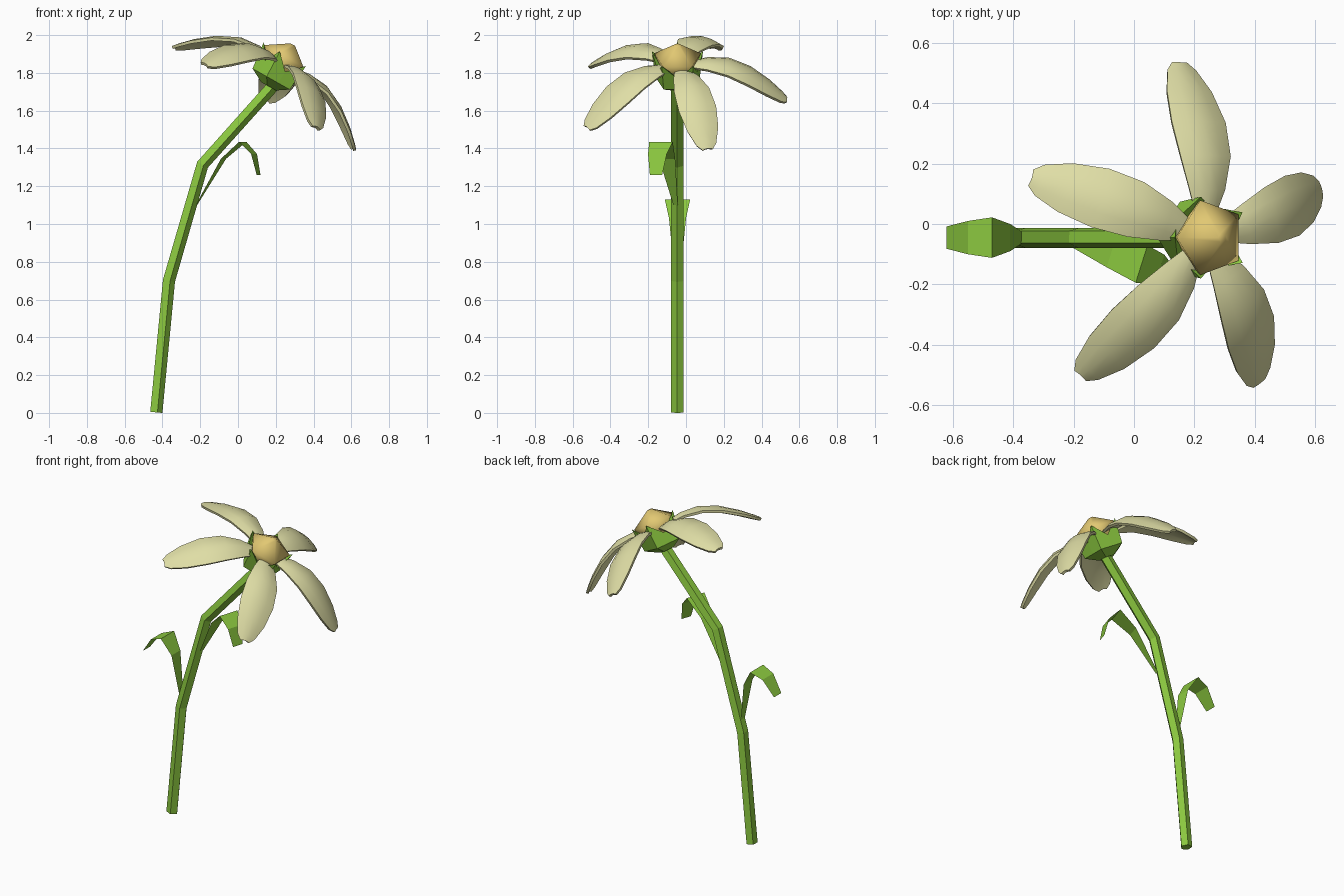
import bpy, bmesh, math
from mathutils import Vector

if "Cube" in bpy.data.objects:
    bpy.data.objects.remove(bpy.data.objects["Cube"])

def material(name, rgb):
    m = bpy.data.materials.new(name)
    m.diffuse_color = (*rgb, 1)
    m.use_nodes = True
    m.node_tree.nodes["Principled BSDF"].inputs["Base Color"].default_value = m.diffuse_color
    return m

GREEN = material("leaf green", (0.26, 0.58, 0.05))
CREAM = material("petal cream", (0.74, 0.73, 0.38))
YELLOW = material("centre yellow", (0.76, 0.58, 0.17))

# Flower head frame: tilted towards +x
HEAD = Vector((0.23, -0.045, 1.84))
TILT = math.radians(29.5)
AXIS = Vector((math.sin(TILT), 0, math.cos(TILT)))
U = Vector((math.cos(TILT), 0, -math.sin(TILT)))
V = Vector((0, 1, 0))

def head(r, deg, h, side=0.0):
    """Point at radius, angle and height in the flower head, shifted sideways."""
    a = math.radians(deg)
    out = U * math.cos(a) + V * math.sin(a)
    across = V * math.cos(a) - U * math.sin(a)
    return HEAD + out * r + across * side + AXIS * h

def loft(name, rows, mat, closed=False, cap_start=False, cap_end=False, smooth=False):
    """Skin rows of points with quads; closed rows make a tube."""
    bm = bmesh.new()
    vs = [[bm.verts.new(p) for p in row] for row in rows]
    n = len(rows[0])
    for a, b in zip(vs, vs[1:]):
        for i in range(n if closed else n - 1):
            j = (i + 1) % n
            bm.faces.new((a[i], a[j], b[j], b[i]))
    if cap_start:
        bm.faces.new(vs[0][::-1])
    if cap_end:
        bm.faces.new(vs[-1])
    bmesh.ops.recalc_face_normals(bm, faces=bm.faces)
    for f in bm.faces:
        f.smooth = smooth
    me = bpy.data.meshes.new(name)
    bm.to_mesh(me)
    bm.free()
    me.materials.append(mat)
    ob = bpy.data.objects.new(name, me)
    bpy.context.collection.objects.link(ob)
    return ob

# Stem: five-sided tube along a bent path
path = [Vector((x, -0.045, z)) for x, z in
        [(-0.435, 0.003), (-0.368, 0.7), (-0.19, 1.315), (0.195, 1.745)]]
rings = []
for i, p in enumerate(path):
    t = Vector((0, 0, 0))
    if i > 0:
        t += (p - path[i - 1]).normalized()
    if i < len(path) - 1:
        t += (path[i + 1] - p).normalized()
    t.normalize()
    side = Vector((t.z, 0, -t.x))
    rings.append([p + (side * math.cos(a) + V * math.sin(a)) * 0.035
                  for a in [math.radians(-76 + 72 * k) for k in range(5)]])
loft("stem", rings, GREEN, True, True, True)

# Leaves: thin bent sheets; profile is (distance out, z, half width)
def leaf(name, base, direction, profile):
    d = Vector((*direction, 0)).normalized()
    across = Vector((-d.y, d.x, 0))
    rows = [[Vector((*base, z)) + d * r + across * s * w for s in (-1, 1)]
            for r, z, w in profile]
    loft(name, rows, GREEN)

leaf("lower_leaf", (-0.36, -0.045), (-1, 0),
     [(0, 0.7, 0.012), (0.05, 1.03, 0.045), (0.11, 1.13, 0.067),
      (0.19, 1.10, 0.055), (0.26, 1.0, 0.037)])
leaf("upper_leaf", (-0.22, -0.055), (0.95, -0.3),
     [(0, 1.1, 0.012), (0.15, 1.345, 0.045), (0.257, 1.435, 0.065),
      (0.32, 1.37, 0.052), (0.345, 1.26, 0.034)])

# Calyx: pentagonal cup ending in five pointed sepals between the petals
def star(r1, h1, r2, h2):
    return [head(r1 if k % 2 == 0 else r2, 36 + 36 * k, h1 if k % 2 == 0 else h2)
            for k in range(10)]

C = math.cos(math.radians(36))
loft("calyx", [star(0.05, -0.13, 0.05 * C, -0.13),
               star(0.125, -0.09, 0.125 * C, -0.09),
               star(0.142, 0.06, 0.135 * C, -0.02),
               star(0.09, -0.02, 0.09 * C, -0.03)], GREEN, True, True, True)

# Flower centre: smooth five-sided dome
def pent(r, h):
    return [head(r, 36 + 72 * k, h) for k in range(5)]

loft("flower_centre", [pent(0.09, -0.05), pent(0.13, 0.05), pent(0.015, 0.125)],
     YELLOW, True, True, True, smooth=True)

# Petals: drooping, gently arched blades; profile is (radius, height, half width)
petal = [(0.05, 0.0, 0.025), (0.16, 0.018, 0.065), (0.27, 0.008, 0.093),
         (0.38, -0.042, 0.10), (0.48, -0.115, 0.083), (0.55, -0.178, 0.052),
         (0.575, -0.203, 0.026)]
for k in range(5):
    ang = 16 + 72 * k
    rows = [[head(r, ang, h + 0.008 - 0.28 * w * s * s, s * w)
             for s in (-1, -0.5, 0, 0.5, 1)] for r, h, w in petal]
    ob = loft(f"petal_{k + 1}", rows, CREAM, smooth=True)
    mod = ob.modifiers.new("thickness", 'SOLIDIFY')
    mod.thickness = 0.016
    mod.offset = 0
    bpy.context.view_layer.objects.active = ob
    ob.select_set(True)
    bpy.ops.object.modifier_apply(modifier=mod.name)
    bpy.ops.object.shade_smooth_by_angle(angle=math.radians(40))
    ob.select_set(False)
